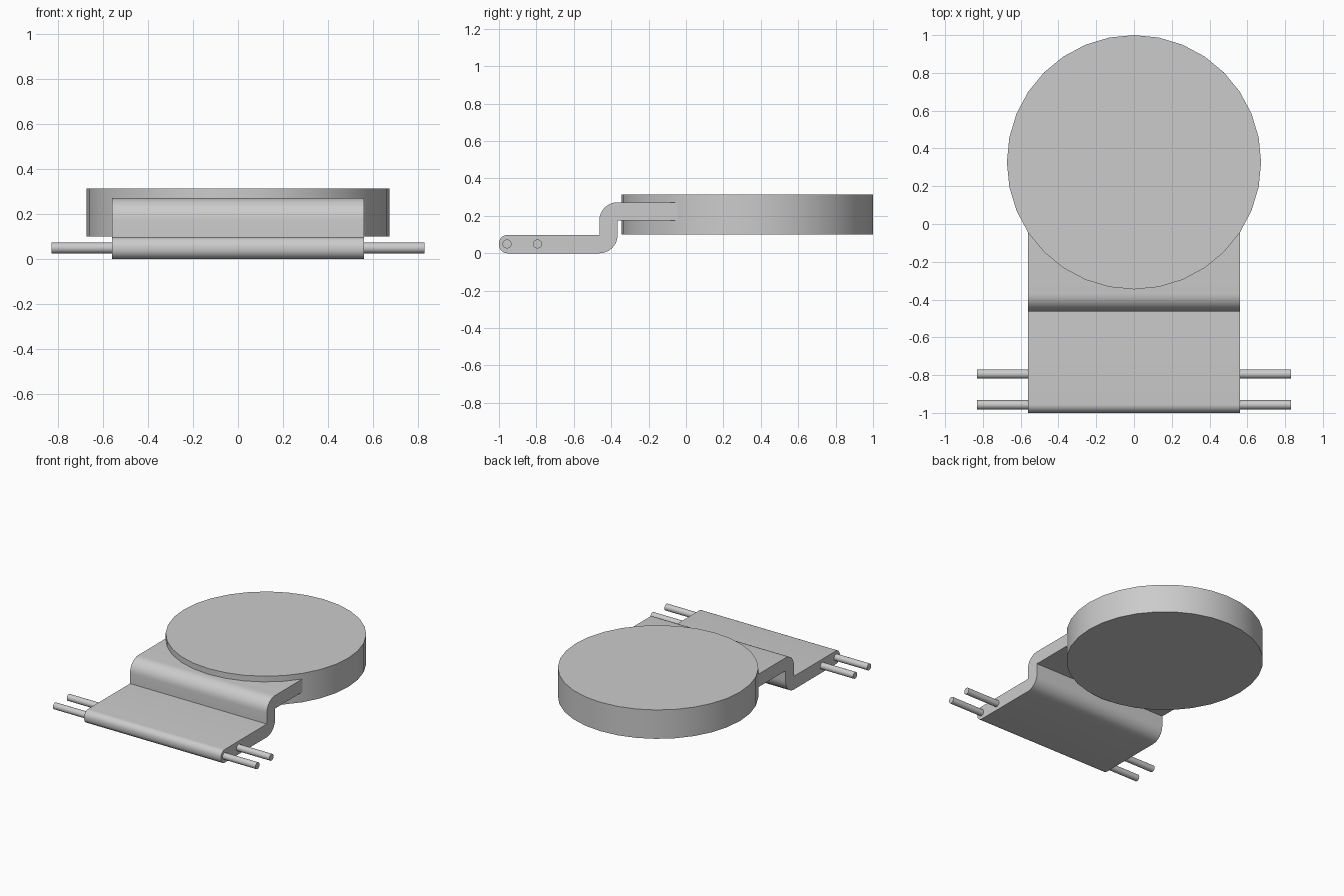
import bpy, bmesh
from math import sin, cos, pi, radians

if "Cube" in bpy.data.objects:
    bpy.data.objects.remove(bpy.data.objects["Cube"])


def finish(bm, name):
    bmesh.ops.recalc_face_normals(bm, faces=bm.faces)
    mesh = bpy.data.meshes.new(name)
    bm.to_mesh(mesh)
    bm.free()
    obj = bpy.data.objects.new(name, mesh)
    bpy.context.collection.objects.link(obj)
    bpy.ops.object.select_all(action='DESELECT')
    obj.select_set(True)
    bpy.context.view_layer.objects.active = obj
    bpy.ops.object.shade_smooth_by_angle(angle=radians(30))
    return obj


def extrude_outline(points, vector, name):
    bm = bmesh.new()
    face = bm.faces.new([bm.verts.new(p) for p in points])
    ext = bmesh.ops.extrude_face_region(bm, geom=[face], use_keep_orig=True)
    verts = [g for g in ext['geom'] if isinstance(g, bmesh.types.BMVert)]
    bmesh.ops.translate(bm, vec=vector, verts=verts)
    return finish(bm, name)


def arc(cy, cz, r, start, end, n=8):
    angles = [radians(start + (end - start) * i / n) for i in range(n + 1)]
    return [(cy + r * cos(a), cz + r * sin(a)) for a in angles]


# Round disc
R, CY = 0.673, 0.327
extrude_outline([(R * sin(2 * pi * i / 32), CY + R * cos(2 * pi * i / 32), 0.10)
                 for i in range(32)], (0, 0, 0.214), "disc")

# Stepped plate: side profile with rounded outer bends and nose
W = 0.56
profile = (arc(-0.955, 0.045, 0.045, 180, 270)
           + arc(-0.463, 0.097, 0.097, 270, 360)
           + [(-0.366, 0.176), (0.0, 0.176), (0.0, 0.272)]
           + arc(-0.368, 0.177, 0.095, 90, 180)
           + [(-0.463, 0.098)]
           + arc(-0.955, 0.053, 0.045, 90, 180))
extrude_outline([(-W, y, z) for y, z in profile], (2 * W, 0, 0), "stepped_plate")

# Two pins through the front of the plate
for name, y in (("front_pin", -0.957), ("rear_pin", -0.794)):
    extrude_outline([(-0.83, y + 0.024 * cos(2 * pi * i / 32), 0.05 + 0.024 * sin(2 * pi * i / 32))
                     for i in range(32)], (1.66, 0, 0), name)
